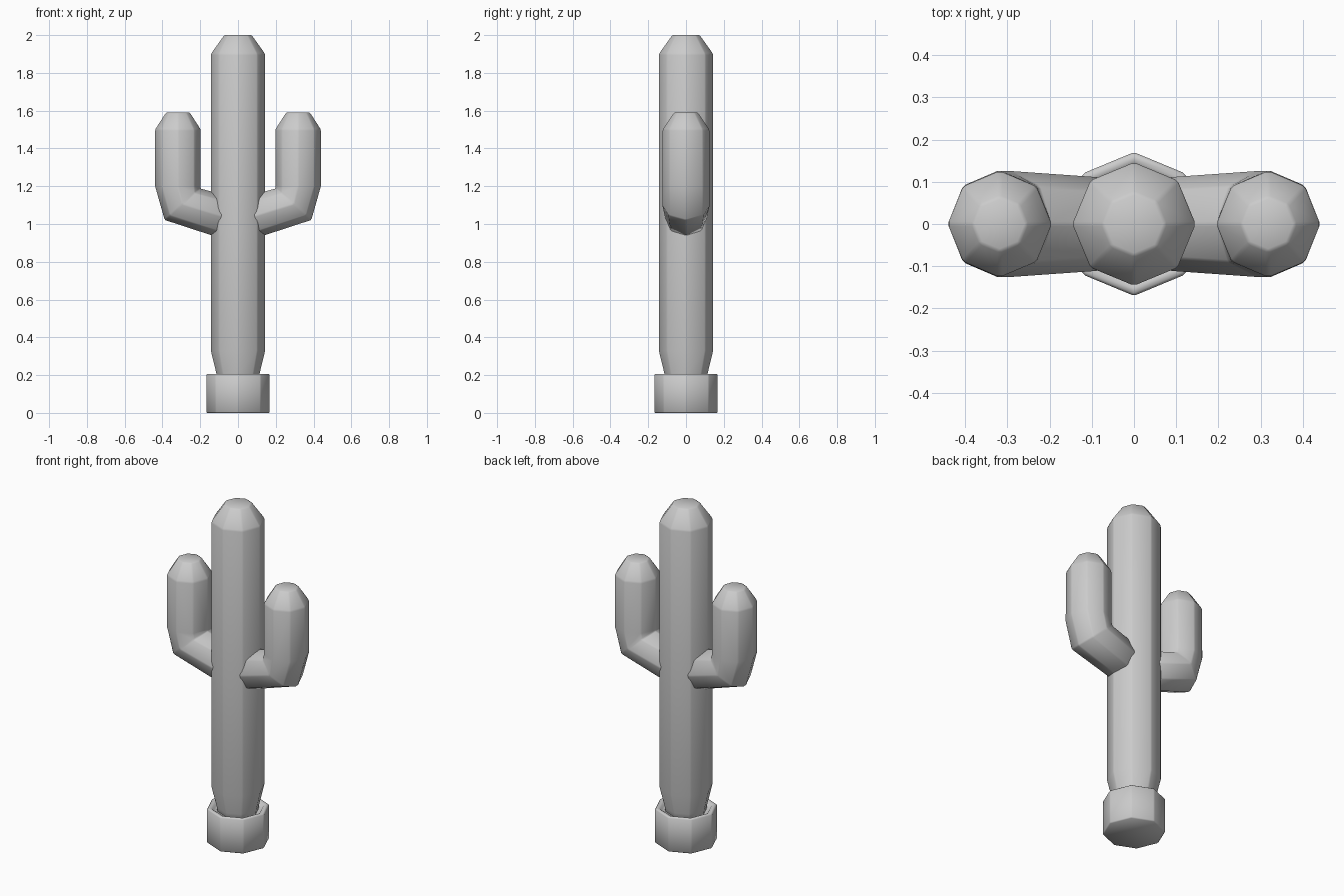
import bpy
import bmesh
from math import cos, sin, pi

cube = bpy.data.objects.get("Cube")
if cube:
    bpy.data.objects.remove(cube, do_unlink=True)

SIDES = 8
grey = bpy.data.materials.new("plain_grey")
grey.use_nodes = True
grey.diffuse_color = (0.6, 0.6, 0.6, 1)
grey.node_tree.nodes["Principled BSDF"].inputs["Base Color"].default_value = (0.6, 0.6, 0.6, 1)


def tube(name, rings, bevel, mirror=False):
    """Loft octagons; each ring is (x, z, axis_x, axis_z, depth radius)."""
    bm = bmesh.new()
    loops = []
    for x, z, ux, uz, ry in rings:
        angles = [2 * pi * i / SIDES for i in range(SIDES)]
        loops.append([bm.verts.new((x + ux * cos(a), ry * sin(a), z + uz * cos(a)))
                      for a in angles])
    for low, high in zip(loops, loops[1:]):
        for i in range(SIDES):
            j = (i + 1) % SIDES
            bm.faces.new((low[i], low[j], high[j], high[i]))
    bm.faces.new(loops[0][::-1])
    bm.faces.new(loops[-1])
    if mirror:
        for v in bm.verts:
            v.co.x = -v.co.x
    bmesh.ops.recalc_face_normals(bm, faces=bm.faces)
    mesh = bpy.data.meshes.new(name)
    bm.to_mesh(mesh)
    bm.free()
    mesh.materials.append(grey)
    obj = bpy.data.objects.new(name, mesh)
    bpy.context.collection.objects.link(obj)
    # Narrow softened edges with smooth shading
    mod = obj.modifiers.new("soft_edges", "BEVEL")
    mod.width = bevel
    mod.segments = 1
    mod.limit_method = "ANGLE"
    mod.angle_limit = 0.3
    for p in mesh.polygons:
        p.use_smooth = True
    return obj


def upright(profile):
    return [(0, z, r, 0, r) for r, z in profile]


# Octagonal pot with a shallow recess inside the rim
tube("pot", upright([(0.17, 0), (0.17, 0.205), (0.145, 0.205), (0.13, 0.185)]), 0.006)

# Main stem, tapered at the foot and chamfered at the tip
tube("trunk", upright([(0.112, 0.17), (0.117, 0.21), (0.146, 0.33),
                       (0.146, 1.9), (0.075, 2.0)]), 0.006)

# Bent arms, one on each side
arm = [(0.085, 1.04, 0.025, -0.112, 0.113),
       (0.295, 1.105, 0.095, -0.085, 0.128),
       (0.318, 1.2, 0.123, 0, 0.128),
       (0.318, 1.5, 0.123, 0, 0.126),
       (0.318, 1.59, 0.065, 0, 0.065)]
tube("left_arm", arm, 0.006)
tube("right_arm", arm, 0.006, mirror=True)
